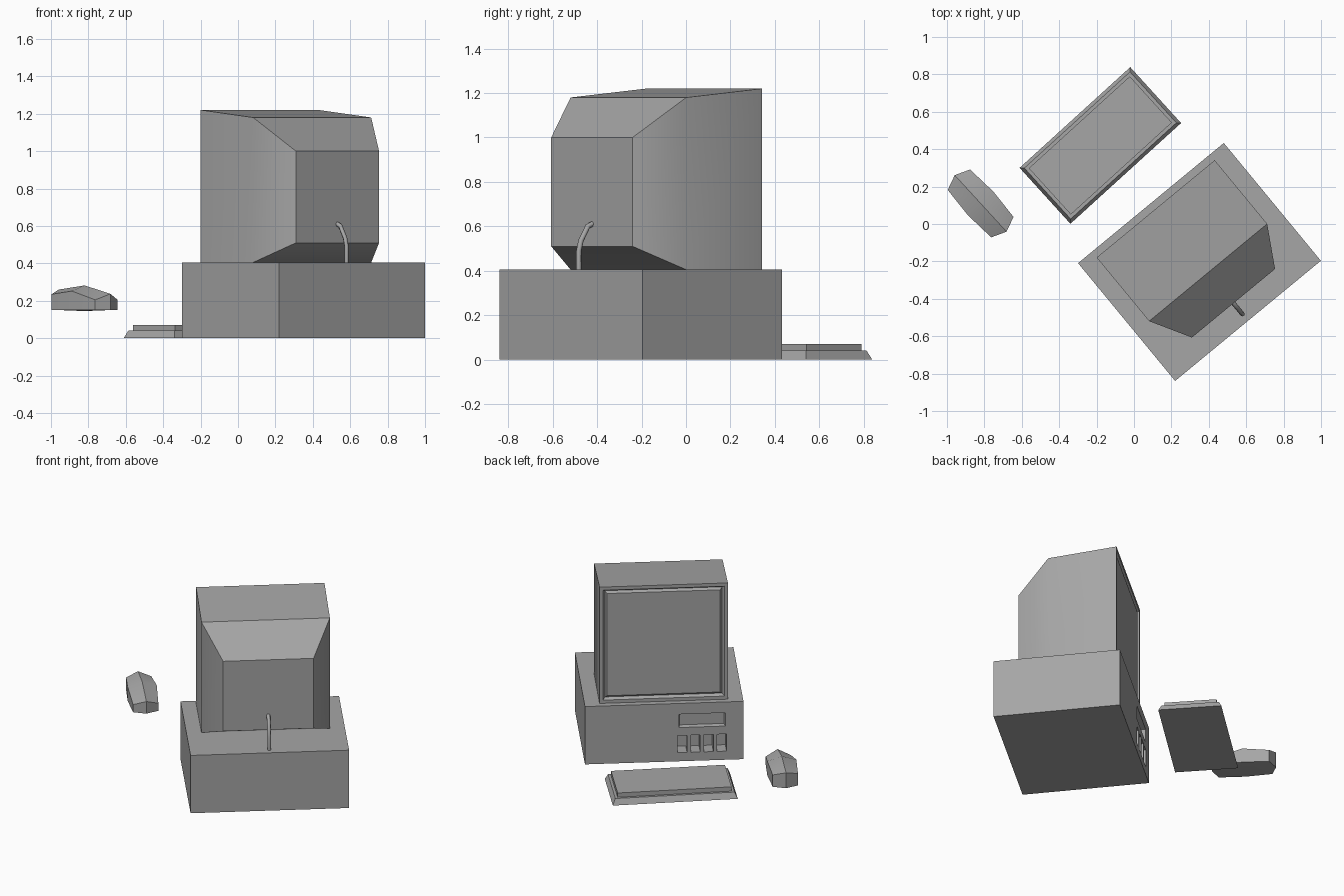
import bpy, bmesh, math
from mathutils import Matrix

cube = bpy.data.objects.get("Cube")
if cube:
    bpy.data.objects.remove(cube, do_unlink=True)

grey = bpy.data.materials.new("plain_grey")
grey.use_nodes = True
colour = (0.38, 0.38, 0.38, 1)
grey.diffuse_color = colour
grey.node_tree.nodes["Principled BSDF"].inputs["Base Color"].default_value = colour

# Placement of each group on the desk: (x, y, angle)
COMPUTER = (0.35, -0.203, math.radians(39.5))
KEYBOARD = (-0.18, 0.42, math.radians(42.3))
MOUSE = (-0.82, 0.11, math.radians(42.5))


def place(obj, spot):
    obj.location = (spot[0], spot[1], 0)
    obj.rotation_euler.z = spot[2]
    obj.data.materials.append(grey)


def finish(name, bm, spot):
    bmesh.ops.recalc_face_normals(bm, faces=bm.faces[:])
    mesh = bpy.data.meshes.new(name)
    bm.to_mesh(mesh)
    bm.free()
    obj = bpy.data.objects.new(name, mesh)
    bpy.context.collection.objects.link(obj)
    place(obj, spot)
    return obj


def smooth(obj, angle=35):
    bpy.ops.object.select_all(action='DESELECT')
    obj.select_set(True)
    bpy.context.view_layer.objects.active = obj
    bpy.ops.object.shade_smooth_by_angle(angle=math.radians(angle))


def add_box(bm, x0, x1, y0, y1, z0, z1):
    size = Matrix.Diagonal((x1 - x0, y1 - y0, z1 - z0, 1))
    middle = Matrix.Translation(((x0 + x1) / 2, (y0 + y1) / 2, (z0 + z1) / 2))
    return bmesh.ops.create_cube(bm, size=1, matrix=middle @ size)["verts"]


def loft(bm, rings):
    loops = [[bm.verts.new(p) for p in ring] for ring in rings]
    n = len(loops[0])
    for a, b in zip(loops, loops[1:]):
        for i in range(n):
            j = (i + 1) % n
            bm.faces.new((a[i], a[j], b[j], b[i]))
    return loops


# System unit with a shallow drive bay and four deep slots
bm = bmesh.new()
add_box(bm, -0.505, 0.505, -0.408, 0.408, 0, 0.405)
system_unit = finish("system_unit", bm, COMPUTER)

bm = bmesh.new()
bay = add_box(bm, -0.397, -0.086, 0.38, 0.436, 0.23, 0.335)
for v in bay:
    if v.co.y < 0.4:
        v.co.x += 0.015 if v.co.x < -0.2 else -0.015
        v.co.z += 0.012 if v.co.z < 0.28 else -0.012
for i in range(4):
    left = -0.397 + i * 0.084
    add_box(bm, left, left + 0.06, 0.31, 0.45, 0.06, 0.18)
cutter = finish("slot_cutter", bm, COMPUTER)
cutter.hide_render = True
cut = system_unit.modifiers.new("slots", 'BOOLEAN')
cut.object = cutter
cut.solver = 'EXACT'
bpy.context.view_layer.objects.active = system_unit
bpy.ops.object.modifier_apply(modifier=cut.name)
bpy.data.objects.remove(cutter, do_unlink=True)

# Monitor: rectangular sections from the tapered back to the screen
bm = bmesh.new()
sections = [(-0.286, 0.288, 0.51, 1.0),
            (-0.073, 0.409, 0.405, 1.18),
            (0.368, 0.409, 0.405, 1.22)]
loops = loft(bm, [[(-w, y, lo), (w, y, lo), (w, y, hi), (-w, y, hi)]
                  for y, w, lo, hi in sections])
bm.faces.new(loops[0])
screen = bm.faces.new(loops[-1])
bmesh.ops.recalc_face_normals(bm, faces=bm.faces[:])
# Bezel, groove and raised glass
for thickness, depth in ((0.032, 0), (0.018, -0.02), (0.02, 0.014)):
    bmesh.ops.inset_region(bm, faces=[screen], thickness=thickness, depth=depth)
smooth(finish("monitor", bm, COMPUTER))

# Cable from the system unit into the monitor back
curve = bpy.data.curves.new("monitor_cable", 'CURVE')
curve.dimensions = '3D'
curve.bevel_depth = 0.012
curve.bevel_resolution = 1
curve.use_fill_caps = True
path = [(-0.362, 0.4), (-0.362, 0.49), (-0.35, 0.535), (-0.31, 0.6), (-0.28, 0.612)]
spline = curve.splines.new('POLY')
spline.points.add(len(path) - 1)
for point, (y, z) in zip(spline.points, path):
    point.co = (0, y, z, 1)
cable = bpy.data.objects.new("monitor_cable", curve)
bpy.context.collection.objects.link(cable)
place(cable, COMPUTER)

# Keyboard: sloped tray with a raised key block
bm = bmesh.new()
steps = [(0, 0), (0.018, 0.04), (0.035, 0.04), (0.035, 0.07)]
loops = loft(bm, [[(sx * (0.4 - d), sy * (0.202 - d), z)
                   for sx, sy in ((-1, -1), (1, -1), (1, 1), (-1, 1))]
                  for d, z in steps])
bm.faces.new(loops[0])
bm.faces.new(loops[-1])
finish("keyboard", bm, KEYBOARD)

# Mouse: eight-sided outline with a domed top and slightly domed underside
half = [(0.081, 0.172, 0.235), (0.093, 0, 0.252), (0.081, -0.172, 0.205)]
outline = ([(0, 0.205, 0.26)] + half + [(0, -0.205, 0.237)]
           + [(-x, y, z) for x, y, z in reversed(half)])
bm = bmesh.new()
under, top = loft(bm, [[(x, y, 0.152) for x, y, z in outline], outline])
for ring, height in ((under, 0.145), (top, 0.282)):
    centre = bm.verts.new((0, 0, height))
    for a, b in zip(ring, ring[1:] + ring[:1]):
        bm.faces.new((a, b, centre))
smooth(finish("mouse", bm, MOUSE))
